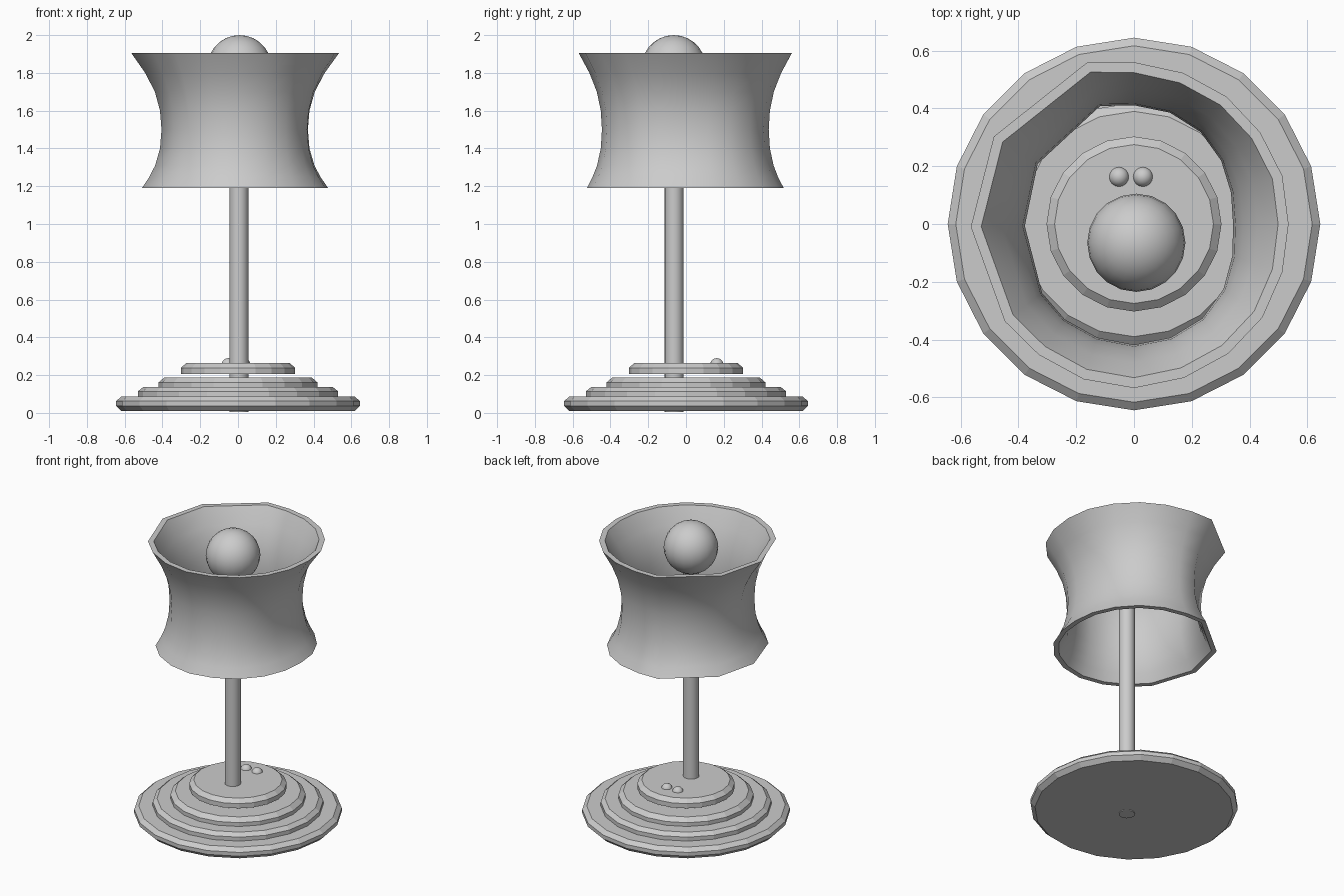
import bpy, bmesh
from math import cos, sin, radians, pi

if "Cube" in bpy.data.objects:
    bpy.data.objects.remove(bpy.data.objects["Cube"])


def loft(name, rings, closed=False):
    """Skin a list of equal-length rings; cap the ends unless closed."""
    bm = bmesh.new()
    vs = [[bm.verts.new(p) for p in r] for r in rings]
    n = len(vs[0])
    pairs = list(zip(vs, vs[1:]))
    if closed:
        pairs.append((vs[-1], vs[0]))
    for a, b in pairs:
        for i in range(n):
            j = (i + 1) % n
            bm.faces.new((a[i], a[j], b[j], b[i]))
    if not closed:
        bm.faces.new(vs[0][::-1])
        bm.faces.new(vs[-1])
    bmesh.ops.recalc_face_normals(bm, faces=bm.faces)
    me = bpy.data.meshes.new(name)
    bm.to_mesh(me)
    bm.free()
    ob = bpy.data.objects.new(name, me)
    bpy.context.collection.objects.link(ob)
    return ob


def lathe(name, profile, n=20):
    return loft(name, [[(r * cos(2 * pi * i / n), r * sin(2 * pi * i / n), z)
                        for i in range(n)] for r, z in profile])


def smooth(ob, angle=40):
    bpy.ops.object.select_all(action='DESELECT')
    ob.select_set(True)
    bpy.context.view_layer.objects.active = ob
    bpy.ops.object.shade_smooth_by_angle(angle=radians(angle))


def sphere(name, r, loc, seg, rings):
    bpy.ops.mesh.primitive_uv_sphere_add(segments=seg, ring_count=rings,
                                         radius=r, location=loc)
    ob = bpy.context.object
    ob.name = name
    smooth(ob)
    return ob


# stepped base, faceted discs with chamfered edges
lathe("base_bottom", [(.617, .01), (.645, .037), (.645, .063), (.617, .087)])
lathe("base_second", [(.53, .08), (.53, .114), (.503, .136)])
lathe("base_third", [(.42, .13), (.42, .162), (.39, .188)])
lathe("base_top", [(.303, .206), (.303, .238), (.275, .263)])

# buttons on the base
for k, x in enumerate((-.052, .031)):
    sphere("button_%d" % (k + 1), .035, (x, .163, .255), 16, 10)

# pole
bpy.ops.mesh.primitive_cylinder_add(vertices=20, radius=.05, depth=1.72,
                                    location=(.005, -.063, .865))
bpy.context.object.name = "pole"
smooth(bpy.context.object)

# bulb
sphere("bulb", .17, (.008, -.065, 1.83), 20, 14)

# lampshade: angle, rim radius, waist radius around the slightly uneven ring
plan = [(0, .535, .37), (18, .54, .38), (36, .54, .40), (54, .545, .42),
        (72, .55, .432), (90, .56, .438), (106, .583, .452), (148, .572, .42),
        (181, .565, .405), (217, .56, .425), (234, .56, .435),
        (252, .565, .44), (270, .568, .445), (288, .56, .44),
        (306, .555, .43), (324, .55, .41), (342, .54, .385)]
# height, flare weight
levels = [(1.19, .65), (1.25, .40), (1.31, .21), (1.40, .05), (1.50, 0),
          (1.60, .05), (1.70, .22), (1.80, .54), (1.905, 1)]


def shade_ring(z, w, inset):
    t = inset * (.027 + .009 * w)
    return [((wa + w * (ri - wa) - t) * cos(radians(a)),
             (wa + w * (ri - wa) - t) * sin(radians(a)), z)
            for a, ri, wa in plan]


rings = [shade_ring(z, w, 0) for z, w in levels]
rings += [shade_ring(z, w, 1) for z, w in reversed(levels)]
smooth(loft("lampshade", rings, closed=True), 45)
